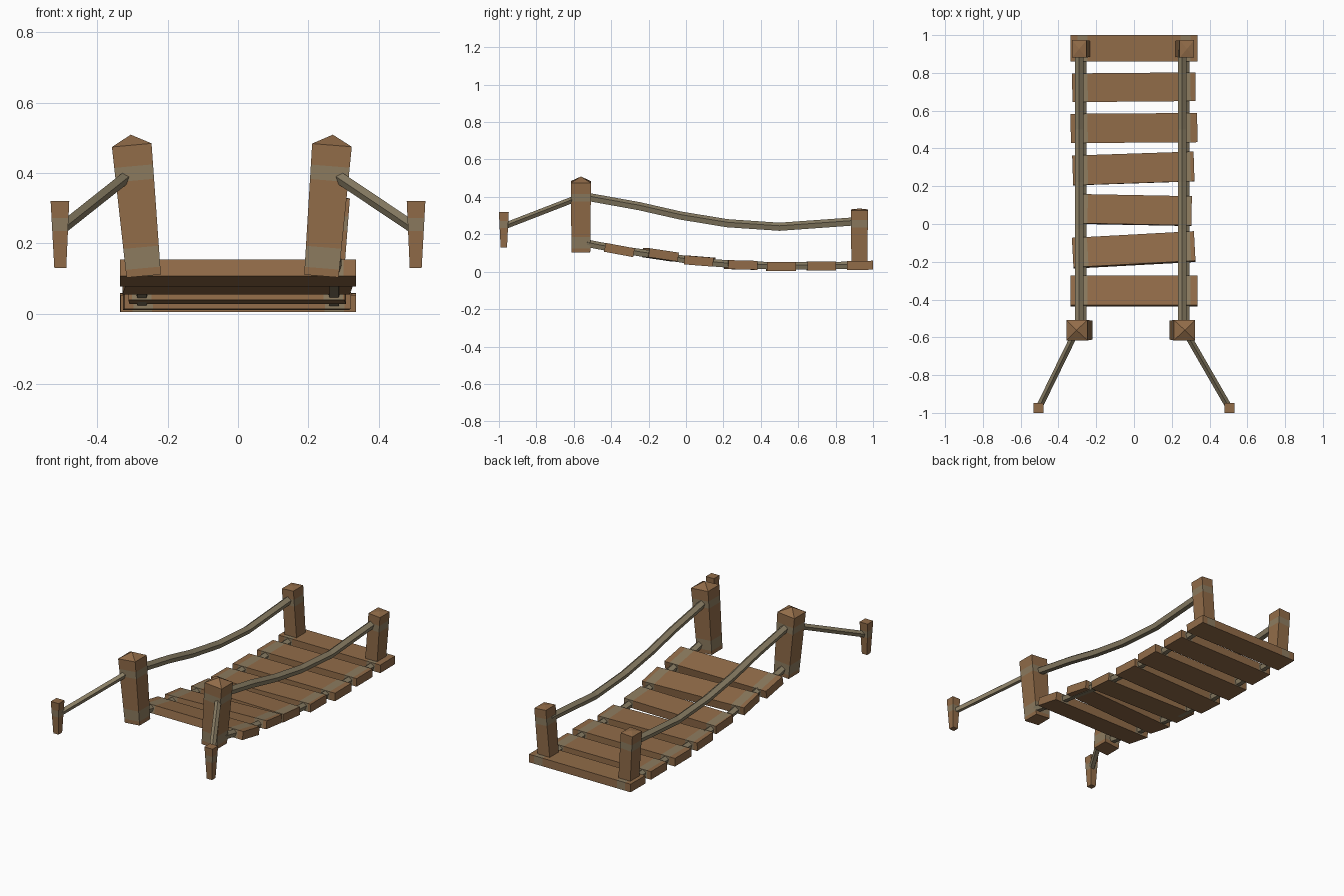
import bpy, bmesh, math
from mathutils import Vector, Matrix

if "Cube" in bpy.data.objects:
    bpy.data.objects.remove(bpy.data.objects["Cube"])


def mat(name, rgb):
    m = bpy.data.materials.new(name)
    m.diffuse_color = (*rgb, 1)
    m.use_nodes = True
    m.node_tree.nodes["Principled BSDF"].inputs["Base Color"].default_value = m.diffuse_color
    return m


WOOD = mat("brown wood", (0.285, 0.150, 0.066))
WRAP = mat("faded wood band", (0.265, 0.200, 0.115))
ROPE = mat("grey rope", (0.255, 0.210, 0.130))


def loft(name, rings, mats, bands=(), tip=None, skip_bottom=False):
    """Skin a list of rings; the sections listed in bands get the second material."""
    bm = bmesh.new()
    vs = [[bm.verts.new(p) for p in r] for r in rings]
    n = len(rings[0])
    banded = []
    for i in range(len(vs) - 1):
        for k in range(n):
            f = bm.faces.new((vs[i][k], vs[i][(k + 1) % n], vs[i + 1][(k + 1) % n], vs[i + 1][k]))
            if i in bands:
                banded.append(f)
    bm.faces.new(vs[0])
    if tip:
        t = bm.verts.new(tip)
        for k in range(n):
            bm.faces.new((vs[-1][k], vs[-1][(k + 1) % n], t))
    else:
        bm.faces.new(vs[-1])
    bmesh.ops.recalc_face_normals(bm, faces=bm.faces[:])
    for f in banded:
        f.normal_update()
        if not (skip_bottom and f.normal.z < -0.5):
            f.material_index = 1
    me = bpy.data.meshes.new(name)
    bm.to_mesh(me)
    bm.free()
    for m in mats:
        me.materials.append(m)
    ob = bpy.data.objects.new(name, me)
    bpy.context.collection.objects.link(ob)
    return ob


def post(name, base, top, size0, size1, fracs, bands, cap=0.0):
    """Square leaning post with painted bands at the given height fractions."""
    base, top = Vector(base), Vector(top)
    axis = (top - base).normalized()
    u = Vector((0, 1, 0)).cross(axis).normalized()
    v = axis.cross(u)
    rings = []
    for t in [0, *fracs, 1]:
        c = base.lerp(top, t)
        hx, hy = [(a + (b - a) * t) / 2 for a, b in zip(size0, size1)]
        rings.append([c + u * hx * sx + v * hy * sy
                      for sx, sy in ((-1, -1), (1, -1), (1, 1), (-1, 1))])
    tip = top + axis * cap if cap else None
    loft(name, rings, (WOOD, WRAP), bands, tip)


def rope(name, pts, r, sides=5):
    """Low-sided tube following a path."""
    pts = [Vector(p) for p in pts]
    rings = []
    for i, p in enumerate(pts):
        d = (pts[min(i + 1, len(pts) - 1)] - pts[max(i - 1, 0)]).normalized()
        u = d.cross(Vector((0, 0, 1))).normalized()
        v = u.cross(d)
        rings.append([p + r * (u * math.sin(a) + v * math.cos(a))
                      for a in (2 * math.pi * k / sides for k in range(sides))])
    loft(name, rings, (ROPE,))


# Deck planks: x min, x max, y, z, depth, tilt, turn
planks = [
    (-.335, .335, -.356, .116, .158, -10.5, 0),
    (-.325, .322, -.137, .090, .158, -8.5, 3.1),
    (-.310, .305, .074, .057, .155, -4.5, -1.1),
    (-.325, .318, .294, .036, .157, -1.5, 1.9),
    (-.335, .335, .508, .029, .155, 0, .4),
    (-.327, .325, .724, .030, .152, 0, .5),
    (-.335, .335, .930, .034, .140, .5, 0),
]
for i, (x0, x1, y, z, d, tilt, turn) in enumerate(planks):
    M = (Matrix.Translation((0, y, z)) @ Matrix.Rotation(math.radians(turn), 4, 'Z')
         @ Matrix.Rotation(math.radians(tilt), 4, 'X'))
    h = 0.024
    rings = [[M @ Vector((x, a * d / 2, b * h))
              for a, b in ((-1, -1), (1, -1), (1, 1), (-1, 1))]
             for x in (x0, -.30, -.245, .245, .30, x1)]
    loft(f"plank_{i + 1}", rings, (WOOD, WRAP), (1, 3), skip_bottom=True)

# Tall front posts, back posts, stakes and all ropes, per side
for side, s in (("left", -1), ("right", 1)):
    fb, ft = (-.268, -.302) if s < 0 else (.237, .267)
    post(f"front_post_{side}", (fb, -.562, .107), (ft, -.562, .479),
         (.098, .100), (.113, .108), (.06, .22, .73, .84), (1, 3), .03)
    bb, bt = (-.272, -.290) if s < 0 else (.257, .280)
    post(f"back_post_{side}", (bb, .927, .045), (bt, .927, .330),
         (.078, .085), (.076, .092), (.68, .82), (1,), .008)
    post(f"stake_{side}", (s * .505, -.974, .13), (s * .506, -.974, .32),
         (.034, .034), (.053, .053), (.55, .75), (1,))
    # Guy rope from stake to post
    rope(f"guy_rope_{side}", [(s * .500, -.965, .245), (ft + s * .005, -.57, .398)], .018)
    # Sagging hand rope
    rx = ft + s * -.012
    rope(f"hand_rope_{side}", [(rx, -.55, .402), (rx, -.25, .348), (rx, -.03, .298),
                               (rx, .22, .257), (rx, .50, .238), (rx, .92, .268)], .024)
    # Deck rope threaded through the planks
    rope(f"deck_rope_{side}", [(s * .273, -.53, .150), (s * .273, -.356, .116),
                               (s * .273, -.137, .084), (s * .273, .074, .051),
                               (s * .273, .294, .034), (s * .273, .508, .029),
                               (s * .273, .95, .032)], .022)
